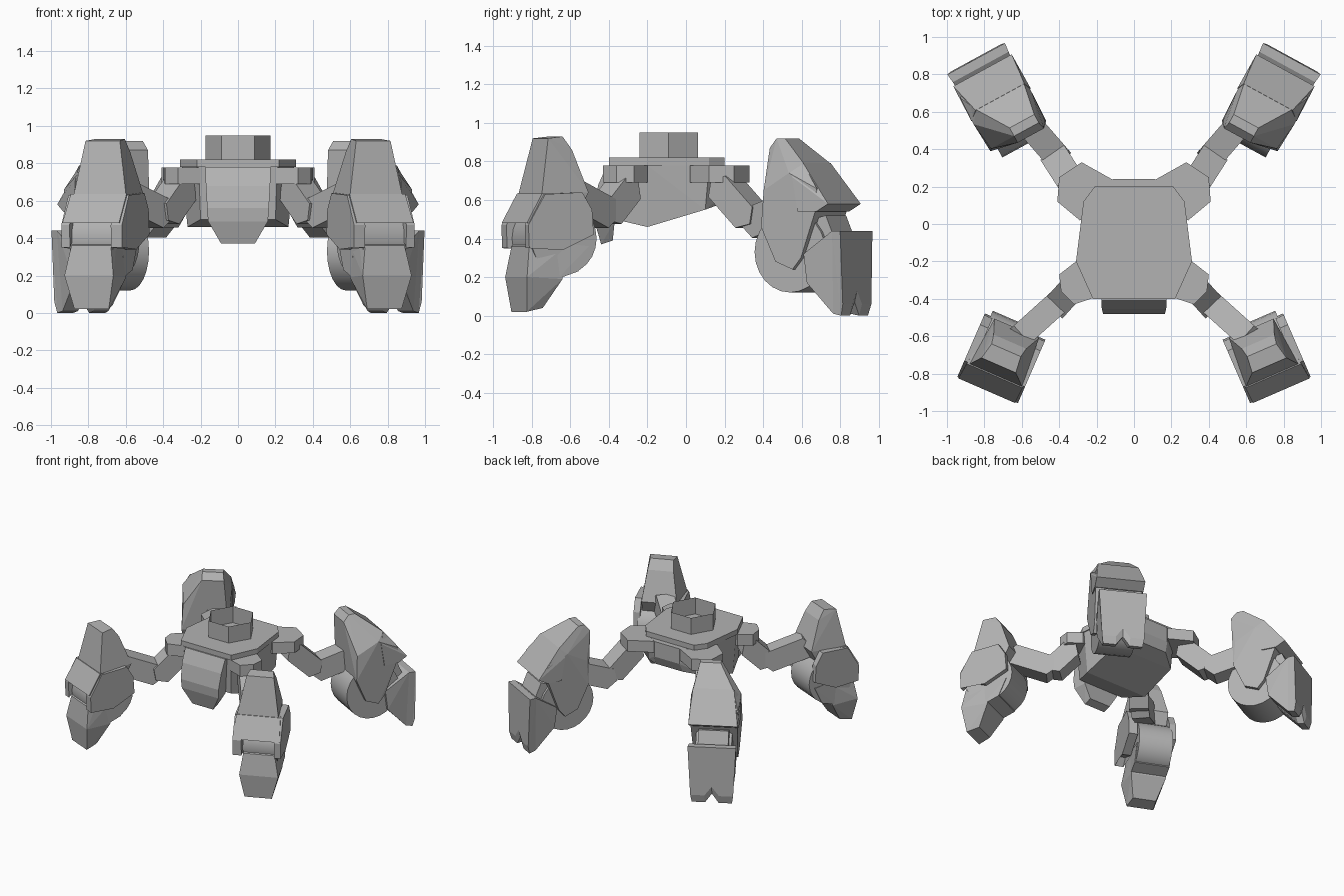
import bpy, bmesh, math
from mathutils import Vector

if "Cube" in bpy.data.objects:
    bpy.data.objects.remove(bpy.data.objects["Cube"])

grey = bpy.data.materials.new("armour_grey")
grey.diffuse_color = (0.45, 0.45, 0.45, 1)
grey.use_nodes = True
grey.node_tree.nodes["Principled BSDF"].inputs["Base Color"].default_value = grey.diffuse_color


def finish(name, bm, mirror=False, smooth=False):
    """Turn a bmesh into a named grey object, optionally mirrored across x."""
    bmesh.ops.recalc_face_normals(bm, faces=bm.faces)
    me = bpy.data.meshes.new(name)
    bm.to_mesh(me)
    bm.free()
    me.materials.append(grey)
    if smooth:
        me.shade_smooth()
        me.set_sharp_from_angle(angle=math.radians(35))
    ob = bpy.data.objects.new(name, me)
    bpy.context.collection.objects.link(ob)
    if mirror:
        ob.modifiers.new("mirror", 'MIRROR').use_mirror_merge = False
    return ob


def frame(cx, cy, ux, uy):
    """Leg frame: u points outward, v sideways (away from the body's middle)."""
    n = math.hypot(ux, uy)
    ux, uy = ux / n, uy / n
    vx, vy = abs(uy), -ux if uy > 0 else ux
    return lambda u, v, z: Vector((cx + ux * u + vx * v, cy + uy * u + vy * v, z))


def leg_part(name, place, profile, lift=0, smooth=False):
    """Side profile of (u, z, v0, v1) spanned sideways; lift notches the sole."""
    bm = bmesh.new()
    rows = []
    for t in ((0, 0.33, 0.5, 0.67, 1) if lift else (0, 1)):
        rows.append([bm.verts.new(place(u, a + (b - a) * t,
                     z + (lift if t == 0.5 and z < 0.1 else 0)))
                     for u, z, a, b in profile])
    n = len(profile)
    for r, s in zip(rows, rows[1:]):
        for i in range(n):
            j = (i + 1) % n
            bm.faces.new((r[i], r[j], s[j], s[i]))
    caps = [bm.faces.new(rows[0]), bm.faces.new(rows[-1])]
    bmesh.ops.triangulate(bm, faces=caps)
    return finish(name, bm, True, smooth)


def sym(points):
    return [(u, z, -w, w) for u, z, w in points]


def wheel(name, place, u, z, r, w):
    pts = [(u + r * math.cos(i * math.tau / 24), z + r * math.sin(i * math.tau / 24), w)
           for i in range(24)]
    leg_part(name, place, sym(pts), smooth=True)


def plate(name, outline, z0, z1, mirror=False):
    bm = bmesh.new()
    lo = [bm.verts.new((x, y, z0)) for x, y in outline]
    hi = [bm.verts.new((x, y, z1)) for x, y in outline]
    bm.faces.new(lo)
    bm.faces.new(hi)
    for i in range(len(lo)):
        j = (i + 1) % len(lo)
        bm.faces.new((lo[i], lo[j], hi[j], hi[i]))
    return finish(name, bm, mirror)


def convex(name, points, mirror=False):
    bm = bmesh.new()
    for p in points:
        bm.verts.new(p)
    bmesh.ops.convex_hull(bm, input=bm.verts)
    loose = [v for v in bm.verts if not v.link_faces]
    bmesh.ops.delete(bm, geom=loose, context='VERTS')
    bmesh.ops.dissolve_limit(bm, angle_limit=0.05, verts=bm.verts, edges=bm.edges)
    return finish(name, bm, mirror)


def hull(name, half):
    """Convex body block from points given for +x only."""
    return convex(name, [(s * x, y, z) for x, y, z in half for s in (1, -1)])


def leg_hull(name, place, profile):
    """Convex leg block from (u, z, v0, v1) rows."""
    return convex(name, [place(u, v, z) for u, z, a, b in profile for v in (a, b)], True)


def beam(name, a, b, w, h):
    """Limb segment from a to b with pointed, half-hexagon ends."""
    a, b = Vector(a), Vector(b)
    d = (b - a).normalized()
    side = d.cross(Vector((0, 0, 1))).normalized()
    up = side.cross(d)
    pts = []
    for s in (-w / 2, w / 2):
        for p, e in ((a, -1), (b, 1)):
            pts += [p + side * s + up * h / 2, p + side * s - up * h / 2,
                    p + side * s + d * e * 0.05]
    return convex(name, pts, True)


# --- body ---
right = [(0.22, -0.40), (0.31, -0.20), (0.27, 0.12), (0.21, 0.20)]
plate("top_plate", right + [(-x, y) for x, y in reversed(right)], 0.78, 0.82)
hull("hull_body", [(0.21, -0.39, 0.78), (0.30, -0.20, 0.78), (0.27, 0.12, 0.78),
                   (0.11, 0.24, 0.78), (0.11, 0.24, 0.66), (0.20, -0.37, 0.50),
                   (0.27, -0.20, 0.46), (0.26, 0.10, 0.55), (0.12, 0.21, 0.59)])
hull("front_shield", [(0.175, -0.41, 0.78), (0.175, -0.37, 0.78), (0.172, -0.455, 0.68),
                      (0.165, -0.48, 0.56), (0.16, -0.475, 0.49), (0.15, -0.37, 0.49),
                      (0.09, -0.44, 0.37), (0.09, -0.38, 0.39)])

# open hexagonal turret ring
bm = bmesh.new()
ring = [(0.175 * math.cos(i * math.pi / 3), -0.09 + 0.175 * math.sin(i * math.pi / 3))
        for i in range(6)]
lo = [bm.verts.new((x, y, 0.82)) for x, y in ring]
hi = [bm.verts.new((x, y, 0.95)) for x, y in ring]
for i in range(6):
    j = (i + 1) % 6
    bm.faces.new((lo[i], lo[j], hi[j], hi[i]))
finish("turret_ring", bm)

# --- hips ---
plate("rear_hip", [(0.11, 0.235), (0.10, 0.05), (0.29, 0.02), (0.41, 0.12),
                   (0.40, 0.25), (0.28, 0.33)], 0.69, 0.778, True)
plate("front_hip", [(0.20, -0.39), (0.20, -0.22), (0.31, -0.20), (0.40, -0.27),
                    (0.39, -0.36), (0.32, -0.43)], 0.69, 0.778, True)

# --- limbs between hips and legs ---
beam("front_upper_limb", (0.31, -0.32, 0.66), (0.40, -0.42, 0.53), 0.14, 0.15)
beam("front_lower_limb", (0.42, -0.43, 0.53), (0.62, -0.61, 0.63), 0.13, 0.16)
beam("rear_upper_limb", (0.32, 0.20, 0.67), (0.41, 0.34, 0.51), 0.15, 0.15)
beam("rear_lower_limb", (0.42, 0.37, 0.48), (0.62, 0.60, 0.58), 0.14, 0.16)

# --- front legs ---
F = frame(0.73, -0.72, 0.40, -0.92)
leg_hull("front_leg_tower", F, [
    (0.03, 0.92, -0.12, 0.08), (-0.06, 0.93, -0.11, 0.06), (-0.11, 0.86, -0.12, 0.07),
    (-0.19, 0.64, -0.16, 0.10), (-0.12, 0.50, -0.15, 0.10), (0.07, 0.50, -0.17, 0.10),
    (0.085, 0.63, -0.18, 0.125)])
leg_hull("front_leg_visor", F, [
    (0.09, 0.635, -0.185, 0.14), (0.0, 0.632, -0.17, 0.13), (0.18, 0.48, -0.18, 0.15),
    (0.0, 0.48, -0.16, 0.14)])
cheek = [(0.08, 0.63), (-0.13, 0.64), (-0.185, 0.55), (-0.195, 0.42),
         (-0.02, 0.34), (0.12, 0.40), (0.17, 0.35), (0.175, 0.47)]
for label, a, b in (("outer", 0.11, 0.158), ("inner", -0.195, -0.13)):
    leg_part("front_leg_cheek_" + label, F, [(u, z, a, b) for u, z in cheek])
wheel("front_knee_wheel", F, -0.04, 0.40, 0.185, 0.125)
leg_hull("front_foot", F, [
    (0.15, 0.36, -0.12, 0.11), (0.175, 0.20, -0.145, 0.14), (0.155, 0.02, -0.11, 0.09),
    (0.06, 0.04, -0.09, 0.08), (-0.03, 0.19, -0.13, 0.13), (-0.05, 0.36, -0.12, 0.12),
    (0.05, 0.42, -0.115, 0.105)])
leg_hull("front_heel", F, [
    (0.0, 0.19, -0.13, 0.13), (-0.12, 0.23, -0.13, 0.13), (-0.18, 0.36, -0.13, 0.13),
    (0.0, 0.38, -0.125, 0.122)])

# --- rear legs ---
R = frame(0.70, 0.62, 0.48, 0.88)
leg_hull("rear_leg_armour", R, [
    (-0.20, 0.87, -0.14, 0.02), (-0.16, 0.92, -0.13, 0.02), (-0.11, 0.92, -0.13, 0.02),
    (0.06, 0.79, -0.16, 0.13), (0.0, 0.74, -0.175, 0.18), (0.16, 0.66, -0.175, 0.175),
    (0.15, 0.54, -0.17, 0.17), (0.06, 0.30, -0.16, 0.16), (0.01, 0.24, -0.16, 0.16),
    (-0.09, 0.28, -0.16, 0.16), (-0.17, 0.46, -0.17, 0.17), (-0.16, 0.65, -0.165, 0.16)])
leg_hull("rear_leg_shoulder", R, [
    (0.06, 0.792, -0.162, 0.135), (0.02, 0.72, -0.18, 0.182), (0.23, 0.58, -0.178, 0.178),
    (0.16, 0.54, -0.178, 0.178), (0.05, 0.54, -0.178, 0.178)])
wheel("rear_knee_wheel", R, -0.02, 0.33, 0.21, 0.13)
leg_part("rear_foot_link", R, sym([
    (0.02, 0.48, 0.11), (0.18, 0.52, 0.11), (0.24, 0.38, 0.11), (0.05, 0.25, 0.11)]))
leg_part("rear_foot", R, sym([
    (0.30, 0.44, 0.175), (0.25, 0.44, 0.17), (0.07, 0.32, 0.15), (0.09, 0.17, 0.15),
    (0.24, 0.01, 0.14), (0.29, 0.0, 0.145), (0.305, 0.06, 0.155)]), lift=0.07)
